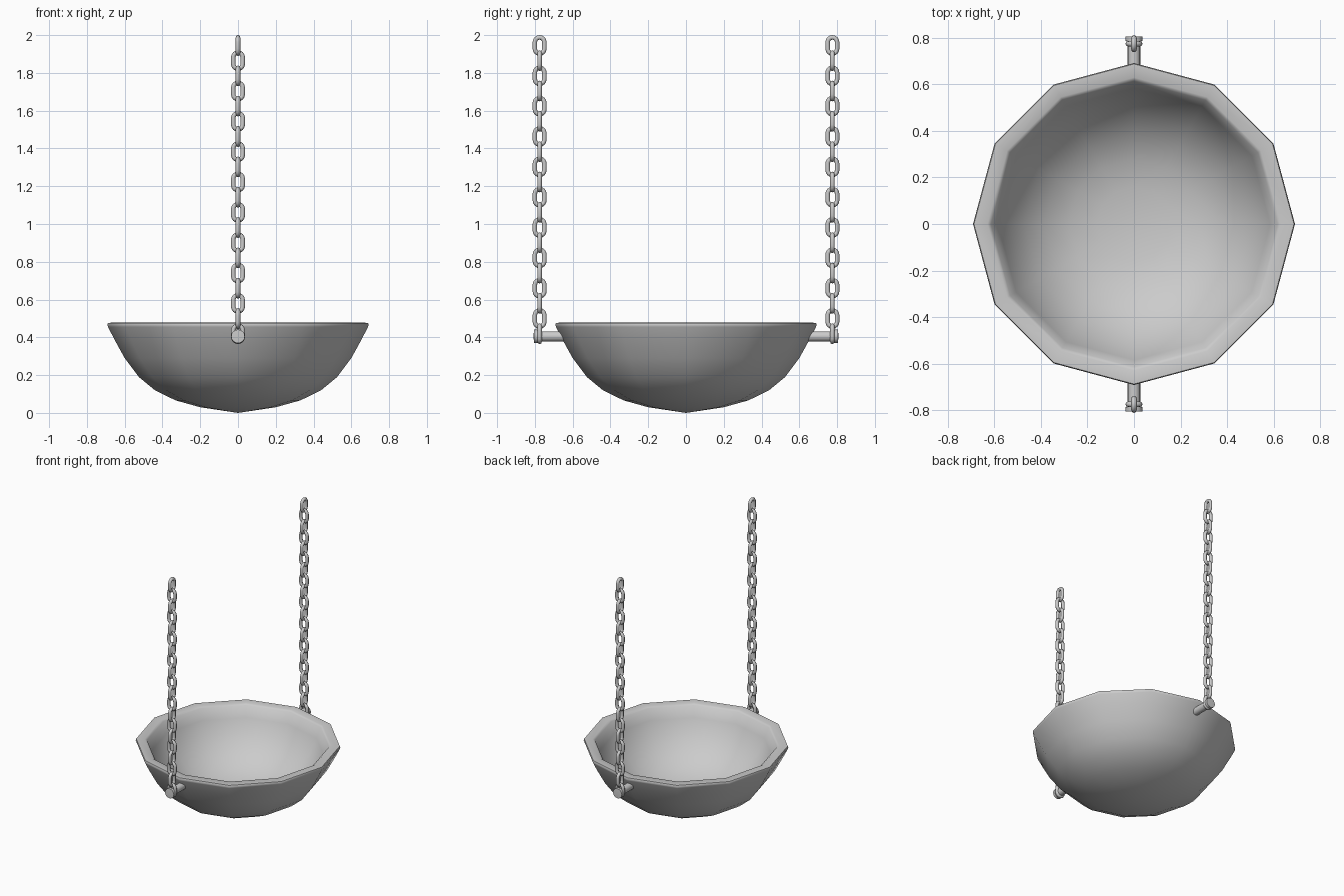
import bpy, bmesh, math
from mathutils import Matrix, Vector

if "Cube" in bpy.data.objects:
    bpy.data.objects.remove(bpy.data.objects["Cube"])

SIDES = 12
CHAIN_Y, PEG_Z = 0.775, 0.405


def add_object(name, bm, angle=40):
    bmesh.ops.recalc_face_normals(bm, faces=bm.faces[:])
    mesh = bpy.data.meshes.new(name)
    bm.to_mesh(mesh)
    bm.free()
    ob = bpy.data.objects.new(name, mesh)
    bpy.context.collection.objects.link(ob)
    bpy.ops.object.select_all(action='DESELECT')
    ob.select_set(True)
    bpy.context.view_layer.objects.active = ob
    bpy.ops.object.shade_smooth_by_angle(angle=math.radians(angle))
    return ob


def lathe(bm, profile, sides, matrix=Matrix()):
    """Revolve (radius, height) points; radius 0 makes a pole."""
    rings = []
    for r, z in profile:
        n = 1 if r == 0 else sides
        rings.append([bm.verts.new(matrix @ Vector((
            r * math.cos(2 * math.pi * i / sides),
            r * math.sin(2 * math.pi * i / sides), z))) for i in range(n)])
    for a, b in zip(rings, rings[1:]):
        for i in range(sides):
            j = (i + 1) % sides
            if len(a) == 1:
                bm.faces.new((a[0], b[j], b[i]))
            elif len(b) == 1:
                bm.faces.new((a[i], a[j], b[0]))
            else:
                bm.faces.new((a[i], a[j], b[j], b[i]))


def add_link(bm, center, turned):
    """Oval chain link standing upright in the xz or yz plane."""
    bend, straight, tube, steps, sides = 0.025, 0.018, 0.012, 8, 8
    rings = []
    for half in (0, 1):
        for k in range(steps + 1):
            a = math.pi * (half + k / steps)
            out = Vector((math.cos(a), 0, math.sin(a)))
            mid = out * bend + Vector((0, 0, straight if half == 0 else -straight))
            ring = []
            for s in range(sides):
                t = 2 * math.pi * s / sides
                p = mid + tube * (out * math.cos(t) + Vector((0, 1, 0)) * math.sin(t))
                if turned:
                    p = Vector((-p.y, p.x, p.z))
                ring.append(bm.verts.new(p + center))
            rings.append(ring)
    for i, a in enumerate(rings):
        b = rings[(i + 1) % len(rings)]
        for s in range(sides):
            t = (s + 1) % sides
            bm.faces.new((a[s], a[t], b[t], b[s]))


# Twelve-sided hollow bowl with thick rim
outer = [(0, 0.0), (0.20, 0.03), (0.33, 0.066), (0.44, 0.12), (0.525, 0.19),
         (0.60, 0.29), (0.655, 0.39), (0.688, 0.455)]
rim = [(0.692, 0.466), (0.688, 0.477), (0.63, 0.478), (0.615, 0.468)]
inner = [(0.585, 0.39), (0.535, 0.30), (0.47, 0.22), (0.385, 0.15),
         (0.28, 0.10), (0.16, 0.075), (0, 0.065)]
bm = bmesh.new()
lathe(bm, outer + rim + inner, SIDES)
add_object("bowl", bm, 50)

for side, label in ((-1, "front"), (1, "back")):
    # Peg with flanged end
    bm = bmesh.new()
    turn = Matrix.Translation((0, 0, PEG_Z)) @ Matrix.Rotation(-side * math.pi / 2, 4, 'X')
    lathe(bm, [(0, 0.635), (0.027, 0.635), (0.027, 0.787), (0.036, 0.787),
               (0.036, 0.805), (0, 0.807)], 16, turn)
    add_object(label + "_peg", bm)

    # Hanging chain of alternating links
    bm = bmesh.new()
    for i in range(20):
        add_link(bm, Vector((0, side * CHAIN_Y, 1.945 - i * 0.0803)), i % 2 == 0)
    add_object(label + "_chain", bm, 60)
